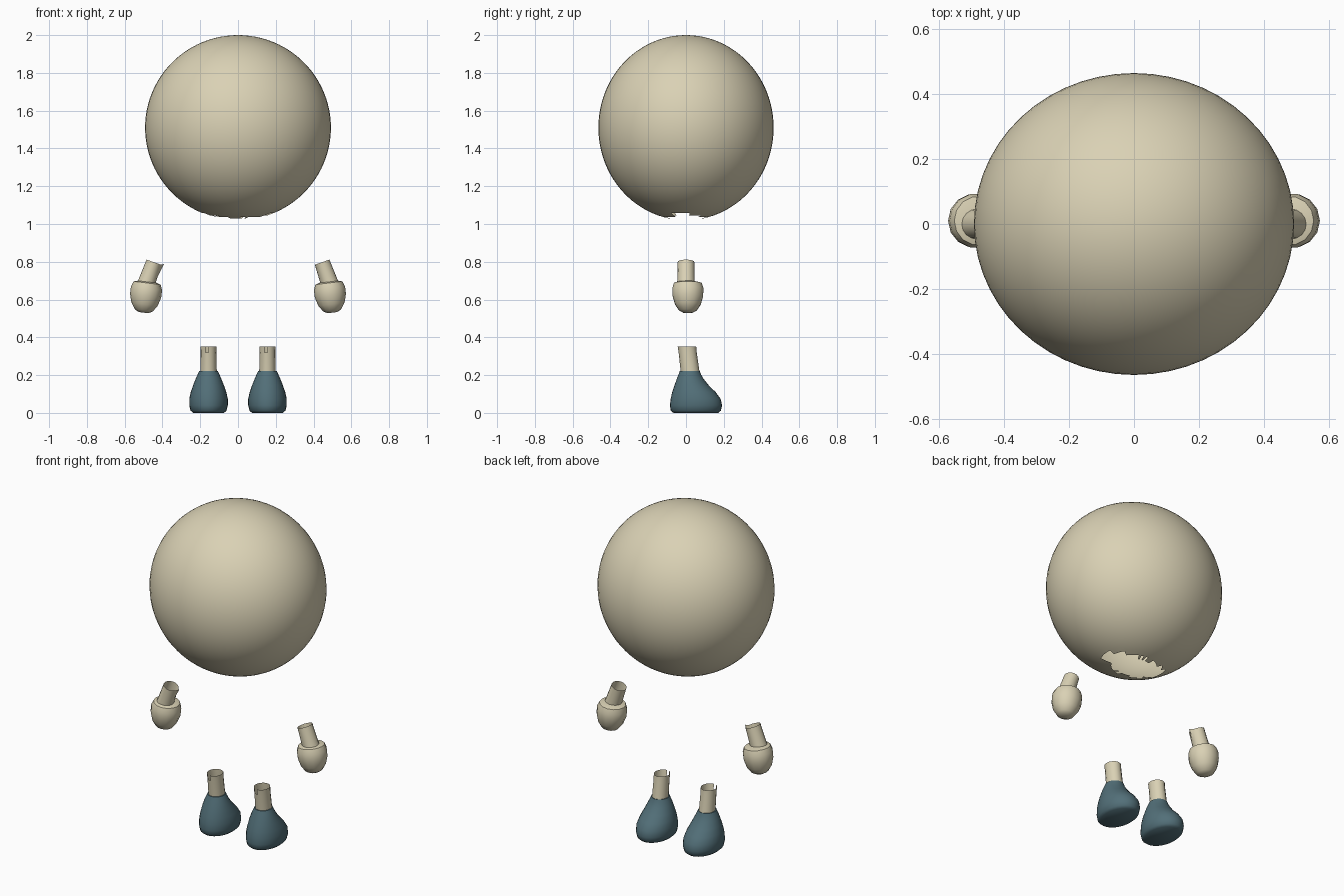
import bpy, bmesh, math, random
from mathutils import Matrix, Vector

if "Cube" in bpy.data.objects:
    bpy.data.objects.remove(bpy.data.objects["Cube"])

random.seed(4)


def material(name, color):
    m = bpy.data.materials.new(name)
    m.diffuse_color = (*color, 1)
    m.use_nodes = True
    m.node_tree.nodes["Principled BSDF"].inputs["Base Color"].default_value = m.diffuse_color
    return m


CREAM = material("cream skin", (0.70, 0.64, 0.46))
TEAL = material("dark teal", (0.085, 0.16, 0.19))


def finish(bm, name, mat, matrix=Matrix(), angle=40):
    bmesh.ops.transform(bm, matrix=matrix, verts=bm.verts)
    mesh = bpy.data.meshes.new(name)
    bm.to_mesh(mesh)
    bm.free()
    mesh.materials.append(mat)
    ob = bpy.data.objects.new(name, mesh)
    bpy.context.collection.objects.link(ob)
    bpy.ops.object.select_all(action='DESELECT')
    ob.select_set(True)
    bpy.context.view_layer.objects.active = ob
    bpy.ops.object.shade_smooth_by_angle(angle=math.radians(angle))
    return ob


def loft(rings, n, cap_low=True, cap_high=True):
    """Rings are (z, centre y, radius x, radius y), listed from bottom to top."""
    bm = bmesh.new()
    loops = []
    for z, cy, rx, ry in rings:
        loops.append([bm.verts.new((rx * math.cos(a), cy + ry * math.sin(a), z))
                      for a in (2 * math.pi * i / n for i in range(n))])
    for lo, hi in zip(loops, loops[1:]):
        for i in range(n):
            j = (i + 1) % n
            bm.faces.new((lo[i], lo[j], hi[j], hi[i]))
    if cap_low:
        bm.faces.new(loops[0][::-1])
    if cap_high:
        bm.faces.new(loops[-1])
    return bm, loops


# Head: slightly flattened ball with a ragged oval neck opening underneath
bm = bmesh.new()
bmesh.ops.create_uvsphere(bm, u_segments=56, v_segments=48, radius=1)
bmesh.ops.scale(bm, vec=(0.492, 0.464, 0.49), verts=bm.verts)
hole = []
for f in bm.faces:
    c = f.calc_center_median()
    if c.z < 0 and math.hypot(c.x / 0.185, c.y / 0.10) < random.uniform(0.9, 1.1):
        hole.append(f)
bmesh.ops.delete(bm, geom=hole, context='FACES')
finish(bm, "head", CREAM, Matrix.Translation((0, 0, 1.51)))

for side, label in ((-1, "left"), (1, "right")):
    # Hand: blunt egg, narrower below
    bm, _ = loft([(-0.100, 0, 0.025, 0.025), (-0.088, 0, 0.048, 0.048),
                  (-0.055, 0, 0.070, 0.070), (-0.01, 0, 0.083, 0.083),
                  (0.03, 0, 0.083, 0.084), (0.058, 0, 0.072, 0.075),
                  (0.066, -0.005, 0.045, 0.046)], 14)
    hand_at = Matrix.Translation((side * 0.488, 0.01, 0.63))
    finish(bm, label + "_hand", CREAM, hand_at @ Matrix.Rotation(-side * 0.12, 4, 'Y'))

    # Wrist: open sleeve leaning inwards
    bm, loops = loft([(0, 0, 0.047, 0.047), (0.06, 0, 0.044, 0.045),
                      (0.125, 0, 0.041, 0.045)], 16, False, False)
    if side < 0:  # torn sliver on the inner rim
        loops[-1][0].co += Vector((0.012, 0, 0.008))
    wrist_at = Matrix.Translation((side * 0.487, 0.0, 0.68))
    finish(bm, label + "_wrist", CREAM, wrist_at @ Matrix.Rotation(-side * 0.34, 4, 'Y'))

    # Shin: open tube leaning slightly back, with a small chipped rim
    bm, loops = loft([(0.20, 0.024, 0.044, 0.050), (0.32, 0.009, 0.042, 0.048),
                      (0.352, 0.005, 0.043, 0.049)], 16, False, False)
    chip = [f for f in loops[-1][11].link_faces if loops[-1][12] in f.verts[:]]
    bmesh.ops.delete(bm, geom=chip, context='FACES')
    finish(bm, label + "_shin", CREAM, Matrix.Translation((side * 0.156, 0, 0)))

    # Boot: flat sole, bulging toe towards +y, narrow ankle
    bm, _ = loft([(0.0, 0.052, 0.082, 0.118), (0.012, 0.052, 0.095, 0.133),
                  (0.04, 0.053, 0.102, 0.138), (0.075, 0.051, 0.102, 0.132),
                  (0.11, 0.042, 0.094, 0.115), (0.145, 0.030, 0.082, 0.091),
                  (0.18, 0.022, 0.068, 0.071), (0.205, 0.020, 0.057, 0.059),
                  (0.222, 0.020, 0.049, 0.053)], 28)
    finish(bm, label + "_boot", TEAL, Matrix.Translation((side * 0.156, 0, 0)), 50)
